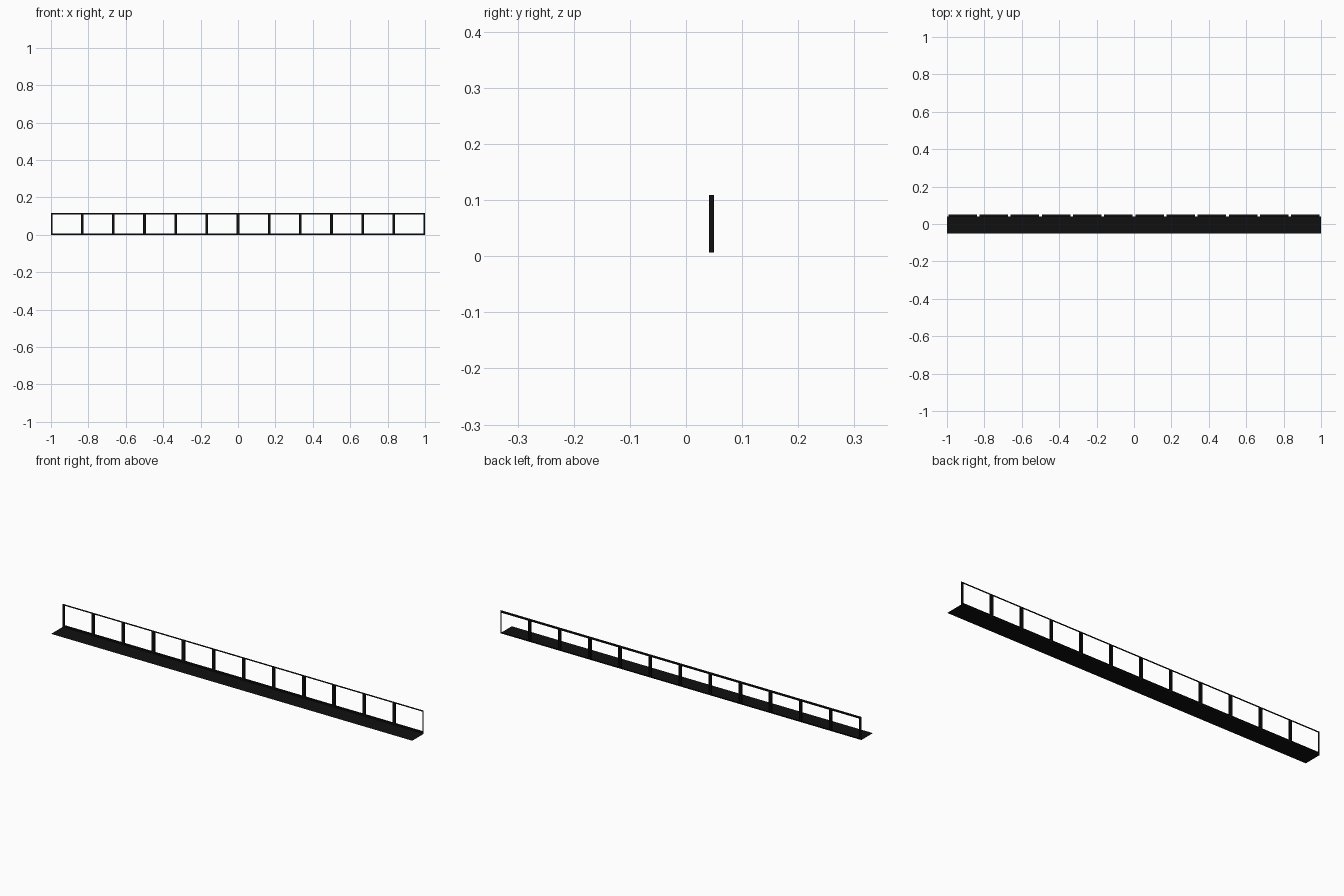
import bpy

if "Cube" in bpy.data.objects:
    bpy.data.objects.remove(bpy.data.objects["Cube"])

BAYS = 12
LENGTH = 2.0
PITCH = LENGTH / BAYS
BORDER = 0.007              # visible frame width around each opening
TOP = 0.116
Z0, Z1 = 0.007, 0.109       # opening bottom and top
Y_FRONT, Y_WALL, Y_BACK = -0.05, 0.041, 0.05

black = bpy.data.materials.new("near_black")
black.diffuse_color = (0.005, 0.005, 0.005, 1)
black.use_nodes = True
black.node_tree.nodes["Principled BSDF"].inputs["Base Color"].default_value = black.diffuse_color


def sheet_object(name, quads):
    """Make one object from a list of four-corner sheets."""
    verts = [v for q in quads for v in q]
    faces = [tuple(range(i, i + 4)) for i in range(0, len(verts), 4)]
    mesh = bpy.data.meshes.new(name)
    mesh.from_pydata(verts, [], faces)
    mesh.materials.append(black)
    obj = bpy.data.objects.new(name, mesh)
    bpy.context.collection.objects.link(obj)
    return obj


def upright(x0, x1, z0, z1):
    """Front-facing sheet in the wall plane."""
    y = Y_WALL
    return [(x0, y, z0), (x1, y, z0), (x1, y, z1), (x0, y, z1)]


def reveal(a, b):
    """Sheet running back from the wall along the edge a-b (x, z)."""
    (xa, za), (xb, zb) = a, b
    return [(xa, Y_WALL, za), (xb, Y_WALL, zb), (xb, Y_BACK, zb), (xa, Y_BACK, za)]


# Flat deck in front of the wall
h = LENGTH / 2
sheet_object("deck", [[(-h, Y_FRONT, 0), (h, Y_FRONT, 0), (h, Y_WALL, 0), (-h, Y_WALL, 0)]])

# Bottom and top rails
sheet_object("bottom_rail", [upright(-h, h, 0, Z0)])
sheet_object("top_rail", [upright(-h, h, Z1, TOP)])

# Posts and the inward returns lining each opening
posts, returns = [], []
for i in range(BAYS):
    left, right = -h + i * PITCH, -h + (i + 1) * PITCH
    a, b = left + BORDER, right - BORDER
    posts += [upright(left, a, Z0, Z1), upright(b, right, Z0, Z1)]
    ring = [(a, Z0), (a, Z1), (b, Z1), (b, Z0)]
    returns += [reveal(ring[k], ring[(k + 1) % 4]) for k in range(4)]
sheet_object("posts", posts)
sheet_object("opening_returns", returns)
